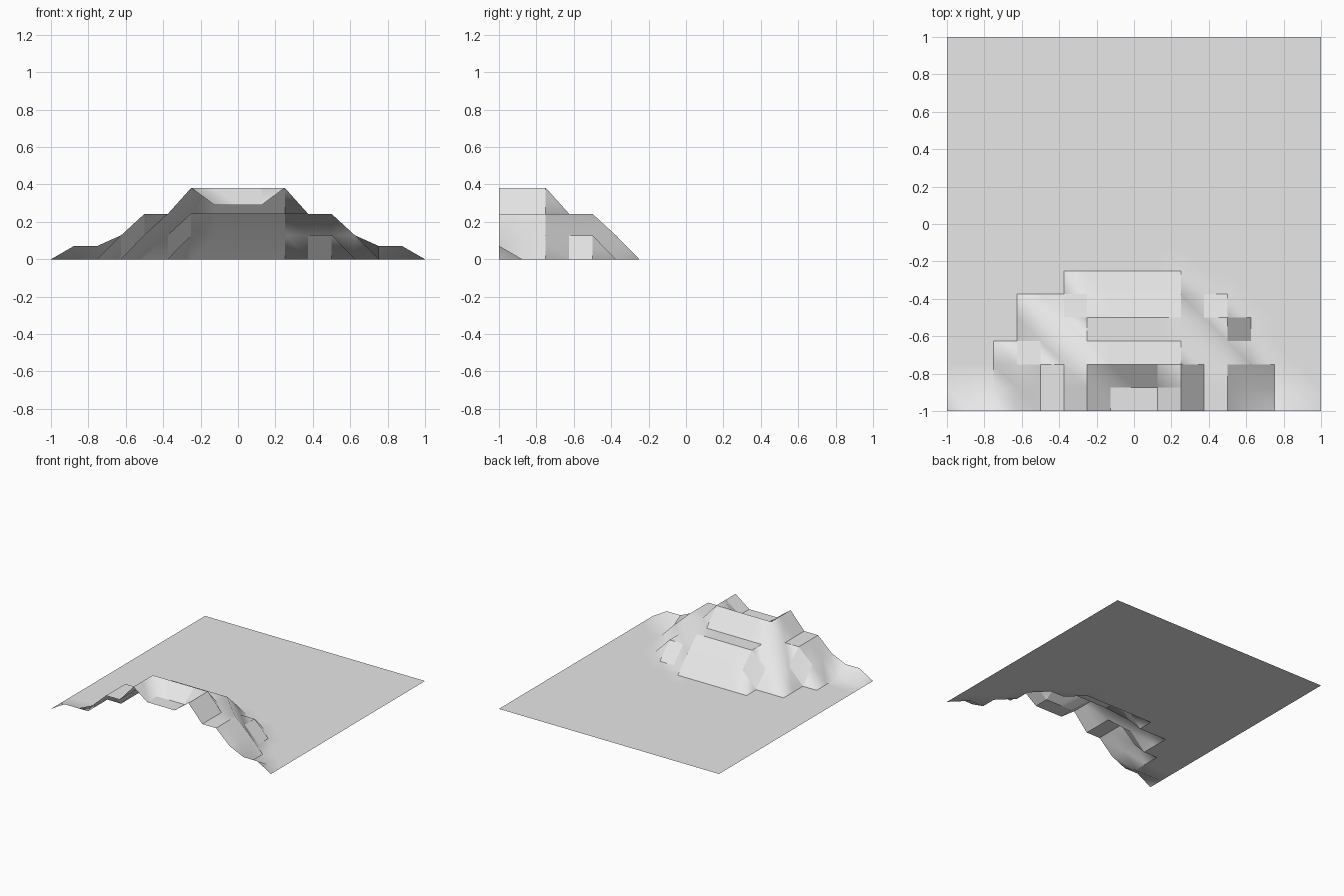
import bpy, bmesh, math

cube = bpy.data.objects.get("Cube")
if cube:
    bpy.data.objects.remove(cube, do_unlink=True)

CELLS = 16
STEP = 2 / CELLS
SHARP = math.radians(30)

# Hill terraces, lowest first: height, then (half width, depth) in cells.
# The last entry sinks the crater into the summit.
TERRACES = [
    (0.072, [(7, 0)]),
    (0.128, [(5, 2), (4, 4), (2, 5)]),
    (0.243, [(4, 2), (3, 3), (2, 4)]),
    (0.382, [(2, 2)]),
    (0.289, [(1, 1)]),
]


def height(col, row):
    z = 0.0
    for level, blocks in TERRACES:
        if any(abs(col) <= half and row <= depth for half, depth in blocks):
            z = level
    return z


def make_material(name, color):
    mat = bpy.data.materials.new(name)
    mat.use_nodes = True
    mat.diffuse_color = color
    bsdf = mat.node_tree.nodes["Principled BSDF"]
    bsdf.inputs["Base Color"].default_value = color
    bsdf.inputs["Roughness"].default_value = 0.8
    return mat


# Ground grid, raised into a stepped hill at the front edge
bm = bmesh.new()
half = CELLS // 2
grid = [[bm.verts.new((col * STEP, row * STEP - 1, height(col, row)))
         for col in range(-half, half + 1)] for row in range(CELLS + 1)]

# Each cell is two triangles folded from its back left to its front right
folds = []
for near, far in zip(grid, grid[1:]):
    for c in range(CELLS):
        bm.faces.new((near[c], near[c + 1], far[c]))
        bm.faces.new((near[c + 1], far[c + 1], far[c]))
        folds.append(bm.edges.get((near[c + 1], far[c])))

# Smooth within a cell, crisp creases between steep cells
bm.normal_update()
for face in bm.faces:
    face.smooth = True
for edge in bm.edges:
    edge.smooth = edge.is_boundary or edge.calc_face_angle() < SHARP
for edge in folds:
    edge.smooth = True

mesh = bpy.data.meshes.new("terrain")
bm.to_mesh(mesh)
bm.free()
mesh.materials.append(make_material("light grey", (0.8, 0.8, 0.8, 1)))
terrain = bpy.data.objects.new("terrain", mesh)
bpy.context.collection.objects.link(terrain)
